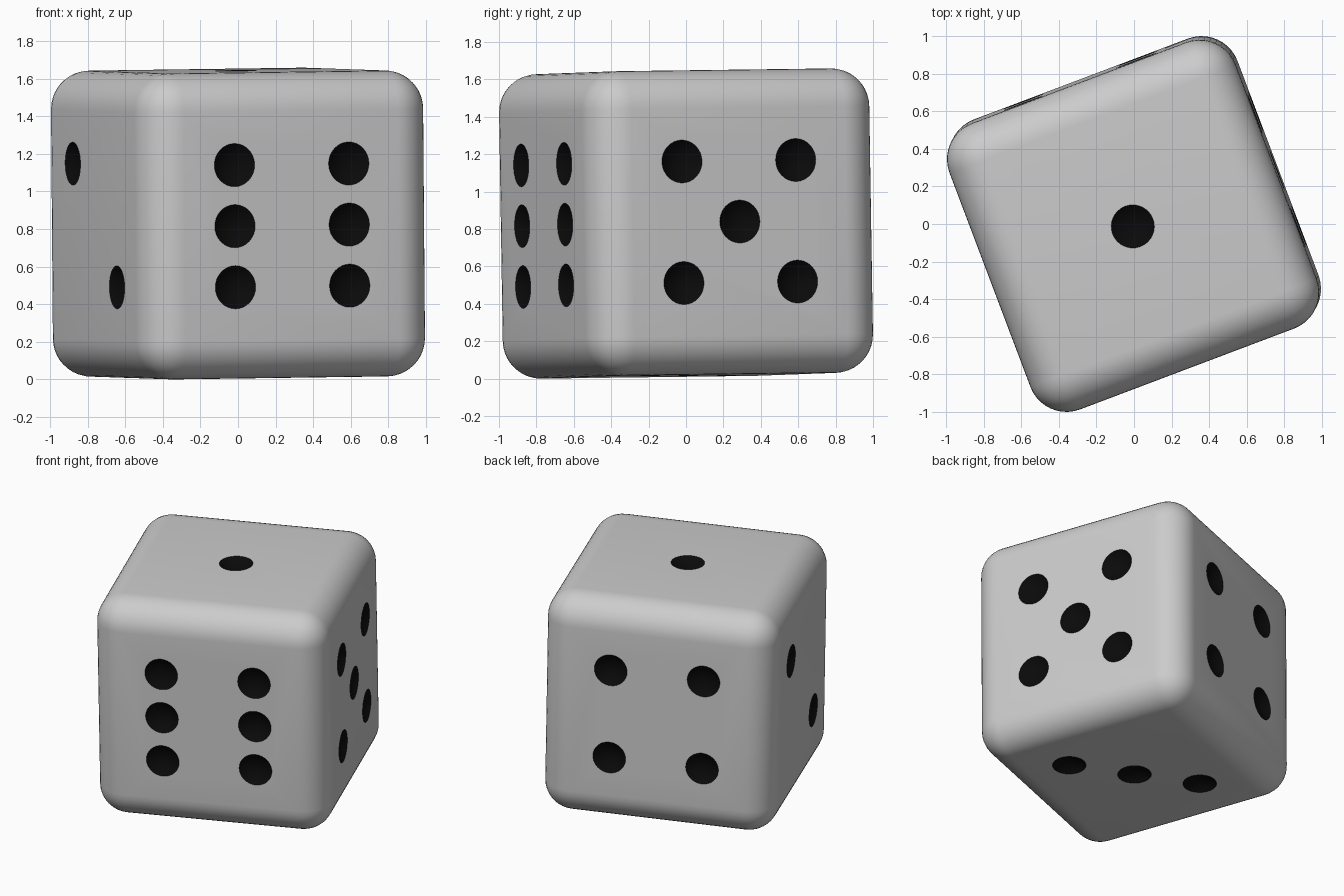
import bpy, bmesh
from math import radians
from mathutils import Matrix, Vector

if "Cube" in bpy.data.objects:
    bpy.data.objects.remove(bpy.data.objects["Cube"])

SIDE, BEVEL = 1.628, 0.205          # body size and edge rounding
PIP_R, PIP_D, STEP = 0.115, 0.045, 0.325  # pip radius, depth, grid step
HALF = SIDE / 2

grey = bpy.data.materials.new("body_grey")
black = bpy.data.materials.new("pip_black")
black.diffuse_color = (0.003, 0.003, 0.003, 1)
black.use_nodes = True
black.node_tree.nodes["Principled BSDF"].inputs["Base Color"].default_value = black.diffuse_color


def make_object(name, bm, mats):
    mesh = bpy.data.meshes.new(name)
    bm.to_mesh(mesh)
    bm.free()
    for m in mats:
        mesh.materials.append(m)
    ob = bpy.data.objects.new(name, mesh)
    bpy.context.collection.objects.link(ob)
    return ob


# Rounded cube body
bm = bmesh.new()
bmesh.ops.create_cube(bm, size=SIDE)
bmesh.ops.bevel(bm, geom=bm.edges[:], offset=BEVEL, segments=10, profile=0.5,
                affect='EDGES', clamp_overlap=True)
die = make_object("die_body", bm, [grey, black])

# Pip layouts as (u, v) grid positions on each face
corners = [(-1, -1), (1, -1), (-1, 1), (1, 1)]
faces = {
    (0, 0, 1): [(0, 0)],
    (-1, 0, 0): [(-1, 1), (1, -1)],
    (0, 0, -1): [(1, -1), (0, 0), (-1, 1)],
    (0, 1, 0): corners,
    (1, 0, 0): corners + [(0, 0)],
    (0, -1, 0): corners + [(-1, 0), (1, 0)],
}

# Sphere cutters for the shallow pips
sphere_r = (PIP_R ** 2 + PIP_D ** 2) / (2 * PIP_D)
bm = bmesh.new()
for normal, spots in faces.items():
    n = Vector(normal)
    if n.z:
        u, v = Vector((1, 0, 0)), Vector((0, 1, 0))
    else:
        v = Vector((0, 0, 1))
        u = v.cross(n)
    turn = n.to_track_quat('Z', 'Y').to_matrix().to_4x4()
    for a, b in spots:
        pos = n * (HALF + sphere_r - PIP_D) + (u * a + v * b) * STEP
        bmesh.ops.create_uvsphere(bm, u_segments=32, v_segments=40, radius=sphere_r,
                                  matrix=Matrix.Translation(pos) @ turn)
for f in bm.faces:
    f.material_index = 1
cutter = make_object("pip_cutter", bm, [grey, black])
cutter.hide_render = True

# Cut the pips into the body
cut = die.modifiers.new("pips", 'BOOLEAN')
cut.operation = 'DIFFERENCE'
cut.solver = 'EXACT'
cut.object = cutter
bpy.ops.object.select_all(action='DESELECT')
die.select_set(True)
bpy.context.view_layer.objects.active = die
bpy.ops.object.modifier_apply(modifier=cut.name)
bpy.data.objects.remove(cutter, do_unlink=True)
bpy.ops.object.shade_smooth_by_angle(angle=radians(30))

# Resting pose: turned about z with a slight lean
pose = (Matrix.Translation((0, 0, 0.829)) @ Matrix.Rotation(-0.008, 4, 'Y')
        @ Matrix.Rotation(0.016, 4, 'X') @ Matrix.Rotation(radians(20.7), 4, 'Z'))
die.data.transform(pose)
